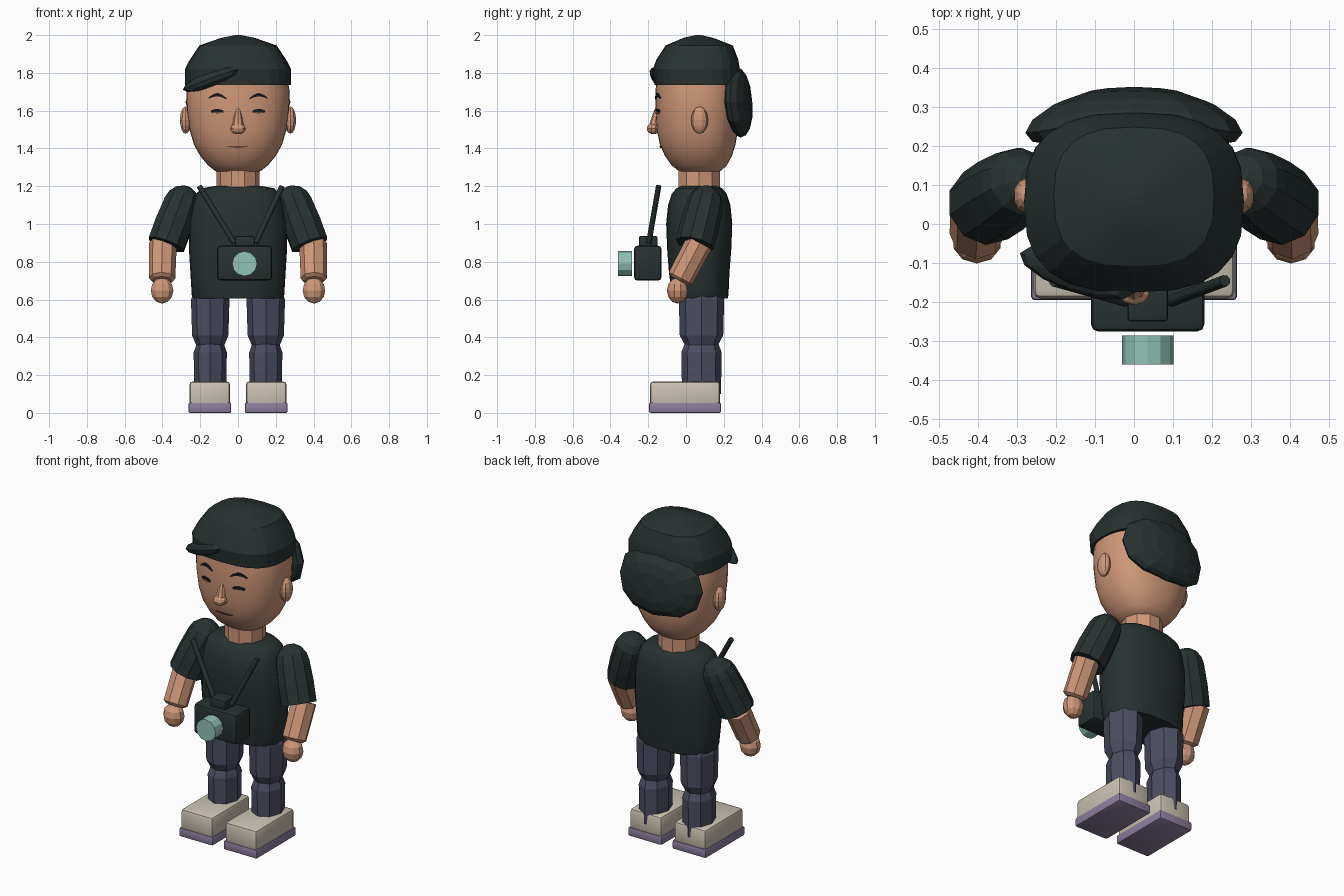
import bpy, bmesh, math
from mathutils import Vector, Matrix

if "Cube" in bpy.data.objects:
    bpy.data.objects.remove(bpy.data.objects["Cube"])


def mat(name, rgb):
    m = bpy.data.materials.new(name)
    m.diffuse_color = (*rgb, 1)
    m.use_nodes = True
    m.node_tree.nodes["Principled BSDF"].inputs["Base Color"].default_value = m.diffuse_color
    return m


BLACK = mat("charcoal", (0.021, 0.031, 0.031))
SKIN = mat("skin", (0.62, 0.31, 0.19))
JEANS = mat("denim", (0.072, 0.077, 0.122))
CREAM = mat("cream", (0.60, 0.54, 0.45))
PURPLE = mat("sole_purple", (0.27, 0.21, 0.34))
TEAL = mat("teal", (0.28, 0.54, 0.47))
INK = mat("ink", (0.008, 0.01, 0.012))
LIP = mat("lip_brown", (0.22, 0.09, 0.055))


def finish(name, bm, m, smooth=None):
    bmesh.ops.recalc_face_normals(bm, faces=bm.faces)
    me = bpy.data.meshes.new(name)
    bm.to_mesh(me)
    bm.free()
    me.materials.append(m)
    ob = bpy.data.objects.new(name, me)
    bpy.context.collection.objects.link(ob)
    if smooth:
        bpy.ops.object.select_all(action='DESELECT')
        bpy.context.view_layer.objects.active = ob
        ob.select_set(True)
        bpy.ops.object.shade_smooth_by_angle(angle=math.radians(smooth))
    return ob


def sgnpow(v, p):
    return math.copysign(abs(v) ** p, v)


def loft(name, rings, m, n=8, power=2.0, smooth=None, frame=None):
    """Skin closed superellipse rings given as (z, cy, rx, ry)."""
    bm = bmesh.new()
    loops = []
    for z, cy, rx, ry in rings:
        loop = []
        for i in range(n):
            a = 2 * math.pi * i / n
            p = Vector((rx * sgnpow(math.cos(a), 2 / power),
                        cy + ry * sgnpow(math.sin(a), 2 / power), z))
            loop.append(bm.verts.new(frame @ p if frame else p))
        loops.append(loop)
    for lo, hi in zip(loops, loops[1:]):
        for i in range(n):
            j = (i + 1) % n
            bm.faces.new((lo[i], lo[j], hi[j], hi[i]))
    bm.faces.new(loops[0])
    bm.faces.new(loops[-1])
    return finish(name, bm, m, smooth)


def limb(name, a, b, profile, m, n=8, smooth=None):
    """Round bar from a to b, profile of (distance, radius)."""
    a, b = Vector(a), Vector(b)
    rot = (b - a).to_track_quat('Z', 'Y').to_matrix().to_4x4()
    return loft(name, [(d, 0, r, r) for d, r in profile], m, n,
                smooth=smooth, frame=Matrix.Translation(a) @ rot)


def ball(name, c, r, m, u=10, v=6, smooth=None, rot=None, warp=None):
    bm = bmesh.new()
    bmesh.ops.create_uvsphere(bm, u_segments=u, v_segments=v, radius=1)
    for p in bm.verts:
        q = Vector([p.co[i] * r[i] for i in range(3)])
        if rot:
            q = rot @ q
        p.co = warp(p.co) if warp else q + Vector(c)
    return finish(name, bm, m, smooth)


def box(name, lo, hi, m, bevel):
    bm = bmesh.new()
    bmesh.ops.create_cube(bm, size=1)
    lo, hi = Vector(lo), Vector(hi)
    for v in bm.verts:
        v.co = (lo + hi) / 2 + Vector([v.co[i] * (hi - lo)[i] for i in range(3)])
    bmesh.ops.bevel(bm, geom=bm.edges[:], offset=bevel, segments=2,
                    profile=0.5, affect='EDGES')
    return finish(name, bm, m, 30)


# Shirt body
loft("shirt", [(0.605, 0.075, 0.235, 0.145), (0.625, 0.075, 0.245, 0.15),
               (0.74, 0.07, 0.252, 0.16), (0.87, 0.07, 0.26, 0.17),
               (1.0, 0.07, 0.257, 0.175), (1.1, 0.07, 0.24, 0.165),
               (1.16, 0.07, 0.222, 0.145), (1.19, 0.07, 0.19, 0.12),
               (1.2, 0.07, 0.13, 0.10)], BLACK, 28, 2.4, 35)

# Neck and head
loft("neck", [(1.17, 0.07, 0.115, 0.115), (1.31, 0.07, 0.115, 0.115)], SKIN, 10)
HEAD = [(1.268, 0.075, 0.06, 0.06), (1.28, 0.073, 0.12, 0.11),
        (1.31, 0.07, 0.158, 0.146), (1.36, 0.066, 0.2, 0.177),
        (1.42, 0.062, 0.233, 0.2), (1.5, 0.06, 0.257, 0.215),
        (1.6, 0.06, 0.27, 0.222), (1.7, 0.06, 0.274, 0.222),
        (1.78, 0.06, 0.26, 0.215)]
loft("head", HEAD, SKIN, 36, 2.3, 40)


def face_y(x, z):
    """Front of the head at (x, z)."""
    for (z0, c0, x0, y0), (z1, c1, x1, y1) in zip(HEAD, HEAD[1:]):
        if z0 <= z <= z1:
            t = (z - z0) / (z1 - z0)
            c, rx, ry = c0 + t * (c1 - c0), x0 + t * (x1 - x0), y0 + t * (y1 - y0)
            return c - ry * (1 - abs(x / rx) ** 2.3) ** (1 / 2.3)


def face_strip(name, pts, thick, m):
    """Thin tapered plate following the face, pts of (x, z)."""
    bm = bmesh.new()
    rows = []
    for i, (x, z) in enumerate(pts):
        h = thick * (0.35 + 0.65 * math.sin(math.pi * i / (len(pts) - 1)))
        rows.append([bm.verts.new((x, face_y(x, z + s * h) + d, z + s * h))
                     for s, d in ((-1, -0.006), (1, -0.006), (1, 0.003), (-1, 0.003))])
    for p, q in zip(rows, rows[1:]):
        for i in range(4):
            j = (i + 1) % 4
            bm.faces.new((p[i], p[j], q[j], q[i]))
    bm.faces.new(rows[0])
    bm.faces.new(rows[-1])
    return finish(name, bm, m)


# Cap with a faceted dome
loft("cap", [(1.735, 0.06, 0.281, 0.226), (1.82, 0.055, 0.281, 0.23),
             (1.87, 0.06, 0.255, 0.217), (1.945, 0.07, 0.205, 0.178),
             (1.985, 0.065, 0.09, 0.08), (2.0, 0.065, 0.015, 0.015)],
     BLACK, 24, 2.7, 15)

# Slanted peak on one side of the forehead
ball("cap_peak", (-0.145, -0.125, 1.765), (0.165, 0.05, 0.04), BLACK, 12, 6,
     rot=Matrix.Rotation(-0.33, 3, 'Z') @ Matrix.Rotation(-0.34, 3, 'Y'))


# Hair mass curved round the back of the head
def hair_warp(p):
    u, w, v = sgnpow(p.x, 0.85), sgnpow(p.y, 0.85), p.z
    return Vector((0.278 * u, 0.278 - 0.045 * u * u - 0.012 * w + 0.073 * v,
                   1.645 + 0.187 * w))


ball("back_hair", (0, 0, 0), (1, 1, 1), BLACK, 12, 8, warp=hair_warp)

# Nose and mouth
limb("nose_bridge", (0, -0.152, 1.615), (0, -0.168, 1.5),
     [(0, 0.011), (0.05, 0.022), (0.105, 0.032)], SKIN, 8)
ball("nose_tip", (0, -0.172, 1.505), (0.042, 0.036, 0.03), SKIN, 10, 6)
face_strip("mouth", [(-0.055 + 0.0183 * i, 1.411 - 0.003 * math.sin(math.pi * i / 6))
                     for i in range(7)], 0.005, LIP)

# Camera: body, top housing and lens
box("camera_body", (-0.11, -0.275, 0.70), (0.18, -0.13, 0.885), BLACK, 0.018)
box("camera_top", (-0.017, -0.25, 0.87), (0.087, -0.15, 0.937), BLACK, 0.01)
limb("camera_lens", (0.035, -0.36, 0.79), (0.035, -0.285, 0.79),
     [(0, 0.066), (0.075, 0.066)], TEAL, 12)
for x0, x1, side in ((-0.02, -0.205, "left"), (0.095, 0.233, "right")):
    a, b = Vector((x0, -0.197, 0.90)), Vector((x1, -0.145, 1.2))
    limb("camera_strap_" + side, a, b, [(0, 0.015), ((b - a).length, 0.015)], BLACK, 8, 50)

# Paired parts
for s, side in ((-1, "left_"), (1, "right_")):
    ball(side + "ear", (s * 0.277, 0.072, 1.55), (0.032, 0.045, 0.072), SKIN, 10, 8)
    face_strip(side + "eyebrow",
               [(s * (0.06 + 0.016 * i), 1.662 + 0.0018 * i * (0 if i < 0 else 1) * 0.4
                 + 0.02 * math.sin(math.pi * i / 6)) for i in range(7)], 0.009, INK)
    face_strip(side + "eye", [(s * (0.077 + 0.0112 * i), 1.596) for i in range(7)],
               0.013, INK)
    face_strip(side + "eyelid", [(s * (0.082 + 0.0093 * i), 1.588) for i in range(7)],
               0.003, SKIN)

    # Sleeve with rounded shoulder
    limb(side + "sleeve", (s * 0.30, 0.1, 1.105), (s * 0.382, 0.045, 0.885),
         [(-0.098, 0.025), (-0.078, 0.06), (-0.04, 0.088), (0, 0.097),
          (0.12, 0.104), (0.235, 0.103)], BLACK, 10)
    # Forearm and hand
    limb(side + "forearm", (s * 0.397, 0.07, 0.90), (s * 0.402, -0.035, 0.70),
         [(0, 0.073), (0.212, 0.07), (0.226, 0.05)], SKIN, 8)
    ball(side + "hand", (s * 0.402, -0.045, 0.648), (0.063, 0.056, 0.069), SKIN, 10, 6)

    # Trouser leg
    at = Matrix.Translation((s * 0.147, 0, 0))
    loft(side + "thigh", [(0.36, 0.082, 0.075, 0.088), (0.41, 0.082, 0.096, 0.115),
                          (0.6, 0.082, 0.102, 0.12), (0.66, 0.082, 0.08, 0.1)],
         JEANS, 8, frame=at)
    loft(side + "shin", [(0.1, 0.082, 0.084, 0.103), (0.32, 0.082, 0.088, 0.107),
                         (0.37, 0.082, 0.07, 0.088)], JEANS, 8, frame=at)
    # Shoe
    lo, hi = sorted((s * 0.042, s * 0.257))
    box(side + "shoe", (lo, -0.19, 0.03), (hi, 0.18, 0.167), CREAM, 0.018)
    lo, hi = sorted((s * 0.036, s * 0.263))
    box(side + "sole", (lo, -0.195, 0), (hi, 0.186, 0.054), PURPLE, 0.009)
